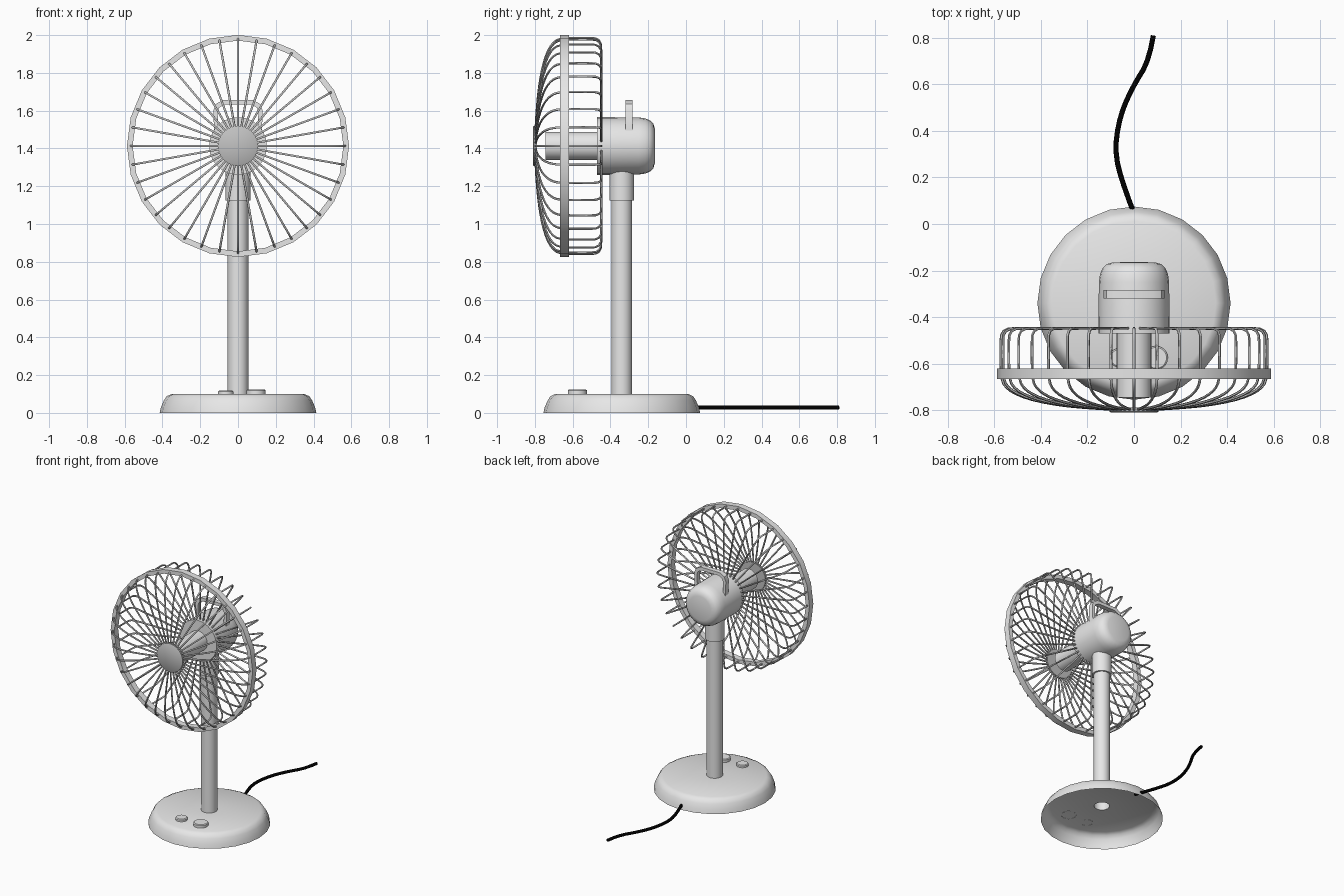
import bpy, bmesh, math
from mathutils import Vector

if "Cube" in bpy.data.objects:
    bpy.data.objects.remove(bpy.data.objects["Cube"])

YC = -0.34      # stand axis
ZC = 1.413      # fan axis height


def mat(name, v):
    m = bpy.data.materials.new(name)
    m.diffuse_color = (v, v, v, 1)
    m.use_nodes = True
    m.node_tree.nodes["Principled BSDF"].inputs["Base Color"].default_value = m.diffuse_color
    return m


GREY = mat("light grey", 0.83)
METAL = mat("metal grey", 0.54)
BLACK = mat("black", 0.0)


def smooth(ob, angle=35):
    bpy.ops.object.select_all(action='DESELECT')
    ob.select_set(True)
    bpy.context.view_layer.objects.active = ob
    bpy.ops.object.shade_smooth_by_angle(angle=math.radians(angle))


def lathe(name, profile, m, loc=(0, 0, 0), along_y=False, n=24, closed=False):
    """Spin (radius, axial) points; axis is z, or y when along_y."""
    bm = bmesh.new()
    rings = []
    for r, h in profile:
        if r == 0:
            c = [Vector((0, h, 0)) if along_y else Vector((0, 0, h))]
        else:
            c = []
            for i in range(n):
                a = 2 * math.pi * i / n
                x, t = r * math.cos(a), r * math.sin(a)
                c.append(Vector((x, h, t)) if along_y else Vector((x, t, h)))
        rings.append([bm.verts.new(p + Vector(loc)) for p in c])
    pairs = list(zip(rings, rings[1:]))
    if closed:
        pairs.append((rings[-1], rings[0]))
    for a, b in pairs:
        for i in range(n):
            j = (i + 1) % n
            if len(a) == 1:
                f = (a[0], b[j], b[i])
            elif len(b) == 1:
                f = (a[i], a[j], b[0])
            else:
                f = (a[i], a[j], b[j], b[i])
            bm.faces.new(f)
    if along_y:
        bmesh.ops.reverse_faces(bm, faces=bm.faces[:])
    if closed:
        bmesh.ops.recalc_face_normals(bm, faces=bm.faces[:])
    me = bpy.data.meshes.new(name)
    bm.to_mesh(me)
    bm.free()
    me.materials.append(m)
    ob = bpy.data.objects.new(name, me)
    bpy.context.collection.objects.link(ob)
    smooth(ob)
    return ob


def tubes(name, paths, radius, m, res=1):
    """Round wires through lists of points, turned into one mesh."""
    cu = bpy.data.curves.new(name, 'CURVE')
    cu.dimensions = '3D'
    cu.bevel_depth = radius
    cu.bevel_resolution = res
    cu.use_fill_caps = True
    cu.resolution_u = 3
    for pts in paths:
        s = cu.splines.new('NURBS')
        s.points.add(len(pts) - 1)
        for p, co in zip(s.points, pts):
            p.co = (*co, 1)
        s.use_endpoint_u = True
        s.order_u = 3
    cu.materials.append(m)
    ob = bpy.data.objects.new(name, cu)
    bpy.context.collection.objects.link(ob)
    bpy.ops.object.select_all(action='DESELECT')
    ob.select_set(True)
    bpy.context.view_layer.objects.active = ob
    bpy.ops.object.convert(target='MESH')
    smooth(bpy.context.view_layer.objects.active, 60)


# base: open shell with a hole under the pole
lathe("base", [(0.415, 0), (0.408, 0.03), (0.393, 0.065), (0.378, 0.088),
               (0.352, 0.1), (0.052, 0.1)], GREY, (0, YC, 0))

# pole and collar
lathe("pole", [(0.055, 0.1), (0.055, 1.3)], GREY, (0, YC, 0))
lathe("collar", [(0.055, 1.125), (0.066, 1.125), (0.066, 1.32)], GREY, (0, YC, 0))

# speed buttons
for name, x, r, top in (("small_button", -0.065, 0.041, 0.118),
                        ("large_button", 0.095, 0.051, 0.124)):
    lathe(name, [(r, 0.099), (r, top - 0.005), (r - 0.006, top), (0, top)],
          GREY, (x, -0.575, 0), n=20)

# motor housing, drive shaft, front cap, grille ring
lathe("motor_housing", [(0, -0.47), (0.153, -0.47), (0.151, -0.25), (0.146, -0.215),
                        (0.135, -0.189), (0.117, -0.172), (0.09, -0.165), (0, -0.163)],
      GREY, (0, 0, ZC), True)
lathe("shaft", [(0, -0.745), (0.075, -0.745), (0.075, -0.46)], GREY, (0, 0, ZC), True)
lathe("front_cap", [(0, -0.81), (0.1, -0.81), (0.106, -0.806), (0.106, -0.788),
                    (0, -0.788)], METAL, (0, 0, ZC), True)
lathe("grille_ring", [(0.588, -0.666), (0.588, -0.62), (0.558, -0.62), (0.558, -0.666)],
      GREY, (0, 0, ZC), True, closed=True)

# grille wires: one bent profile repeated round the fan axis
wire = [(0.08, -0.797), (0.2, -0.791), (0.35, -0.775), (0.48, -0.745), (0.56, -0.7),
        (0.572, -0.64), (0.572, -0.54), (0.572, -0.45), (0.48, -0.448), (0.3, -0.448),
        (0.075, -0.448)]
paths = []
for i in range(36):
    a = math.radians(10 * i)
    paths.append([(r * math.cos(a), y, ZC + r * math.sin(a)) for r, y in wire])
tubes("grille_wires", paths, 0.006, METAL)

# carry handle: flat strip bent over the motor
half = [(0.125, 1.46), (0.131, 1.6), (0.118, 1.635), (0.08, 1.656)]
inner = [(0.103, 1.46), (0.108, 1.592), (0.1, 1.616), (0.072, 1.632)]
outer = half + [(-x, z) for x, z in reversed(half)]
inner = inner + [(-x, z) for x, z in reversed(inner)]
bm = bmesh.new()
o = [bm.verts.new((x, -0.32, z)) for x, z in outer]
n = [bm.verts.new((x, -0.32, z)) for x, z in inner]
for i in range(len(o) - 1):
    bm.faces.new((o[i], o[i + 1], n[i + 1], n[i]))
ext = bmesh.ops.extrude_face_region(bm, geom=bm.faces[:])
bmesh.ops.translate(bm, vec=(0, 0.036, 0),
                    verts=[g for g in ext["geom"] if isinstance(g, bmesh.types.BMVert)])
bmesh.ops.recalc_face_normals(bm, faces=bm.faces[:])
me = bpy.data.meshes.new("handle")
bm.to_mesh(me)
bm.free()
me.materials.append(GREY)
handle = bpy.data.objects.new("handle", me)
bpy.context.collection.objects.link(handle)
smooth(handle)

# power cord
cord = [(0.01, 0.02), (-0.045, 0.16), (-0.085, 0.31), (-0.06, 0.47), (0, 0.6),
        (0.065, 0.7), (0.083, 0.81)]
tubes("power_cord", [[(x, y, 0.028) for x, y in cord]], 0.011, BLACK, 2)
